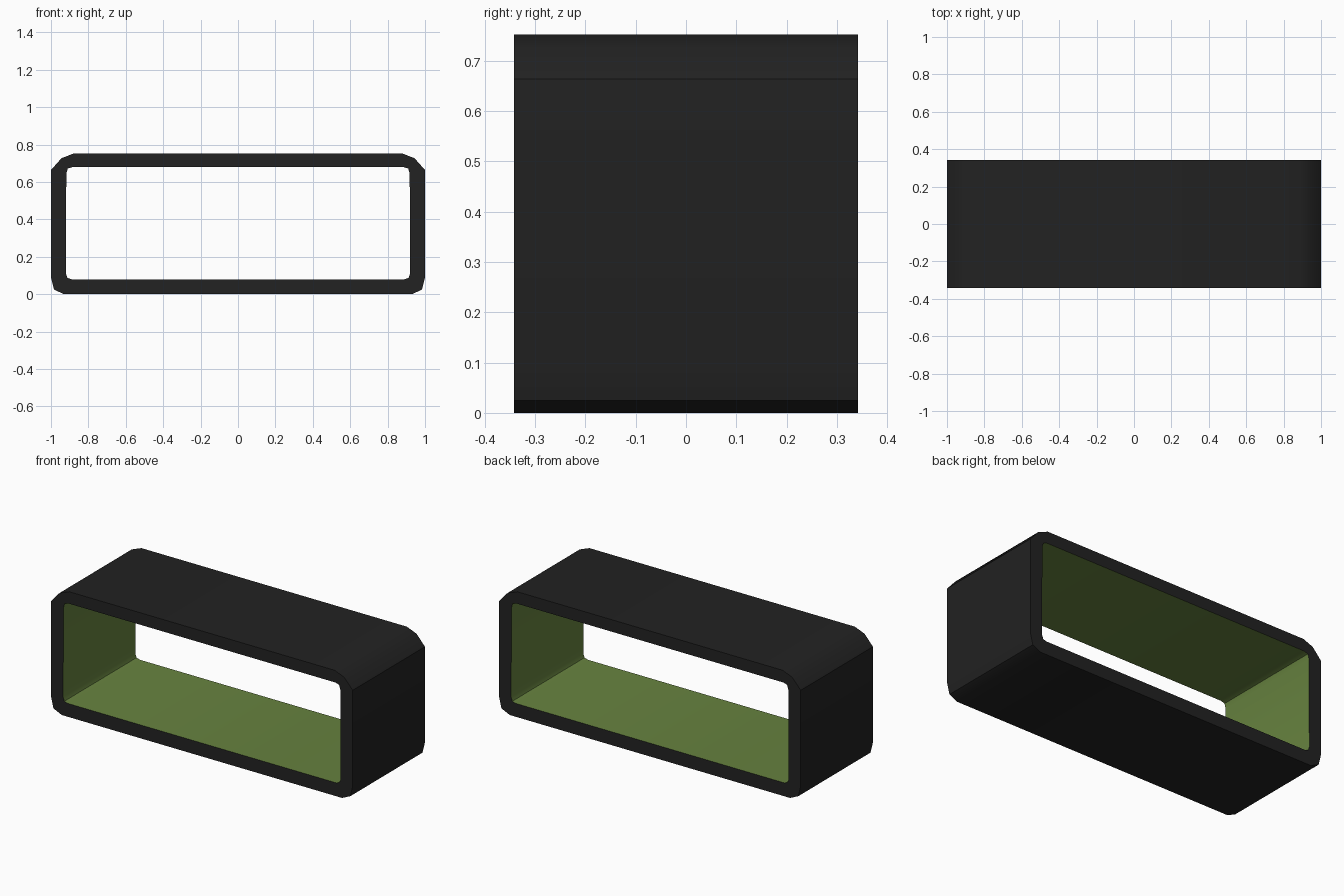
import bpy, bmesh, math

if "Cube" in bpy.data.objects:
    bpy.data.objects.remove(bpy.data.objects["Cube"])

HALF_DEPTH = 0.342


def material(name, rgb):
    m = bpy.data.materials.new(name)
    m.diffuse_color = (*rgb, 1)
    m.use_nodes = True
    m.node_tree.nodes["Principled BSDF"].inputs["Base Color"].default_value = m.diffuse_color
    return m


def corner_loop(right_top, right_bottom):
    """Closed profile mirrored in x from right-side corner points (top to bottom)."""
    right = right_top + right_bottom
    return right + [(-x, z) for x, z in reversed(right)]


# Outer profile: large chamfered top corners, small bottom ones
outer = corner_loop([(0.88, 0.752), (0.944, 0.727), (1.0, 0.664)],
                    [(1.0, 0.09), (0.984, 0.025), (0.93, 0.0)])
# Opening profile: small rounded corners
inner = corner_loop([(0.885, 0.68), (0.91, 0.672), (0.918, 0.645)],
                    [(0.92, 0.11), (0.912, 0.087), (0.89, 0.08)])

bm = bmesh.new()


def ring(profile, y):
    return [bm.verts.new((x, y, z)) for x, z in profile]


# Rings in order around the wall section: outside front/back, inside back/front
rings = [ring(outer, -HALF_DEPTH), ring(outer, HALF_DEPTH),
         ring(inner, HALF_DEPTH), ring(inner, -HALF_DEPTH)]
n = len(outer)
for r in range(4):
    a, b = rings[r], rings[(r + 1) % 4]
    for i in range(n):
        j = (i + 1) % n
        f = bm.faces.new((a[i], a[j], b[j], b[i]))
        f.material_index = 1 if r == 2 else 0   # green lining inside
bmesh.ops.recalc_face_normals(bm, faces=bm.faces)

mesh = bpy.data.meshes.new("open_box_shelf")
bm.to_mesh(mesh)
bm.free()
mesh.materials.append(material("charcoal_black", (0.016, 0.016, 0.016)))
mesh.materials.append(material("olive_green", (0.135, 0.225, 0.05)))
shelf = bpy.data.objects.new("open_box_shelf", mesh)
bpy.context.collection.objects.link(shelf)

# Soft corners, crisp rims
bpy.context.view_layer.objects.active = shelf
shelf.select_set(True)
bpy.ops.object.shade_smooth_by_angle(angle=math.radians(35))
